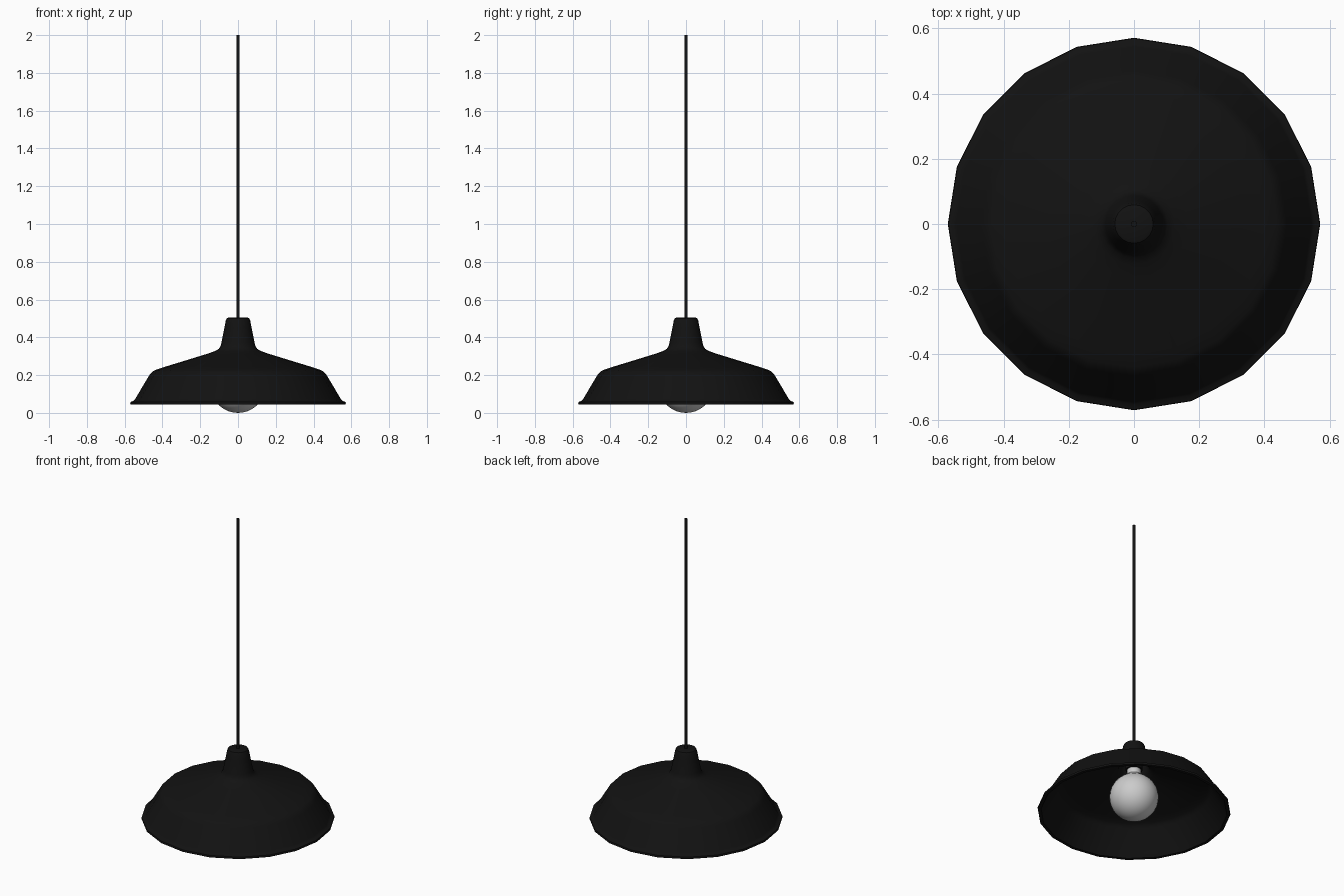
import bpy, bmesh, math

if "Cube" in bpy.data.objects:
    bpy.data.objects.remove(bpy.data.objects["Cube"])


def material(name, rgb):
    m = bpy.data.materials.new(name)
    m.diffuse_color = (*rgb, 1)
    m.use_nodes = True
    m.node_tree.nodes["Principled BSDF"].inputs["Base Color"].default_value = m.diffuse_color
    return m


def lathe(name, profile, sides, mat=None, angle=40):
    """Revolve an (r, z) profile about the z axis; r = 0 makes a pole."""
    bm = bmesh.new()
    rings = []
    for r, z in profile:
        if r == 0:
            rings.append([bm.verts.new((0, 0, z))] * sides)
        else:
            rings.append([bm.verts.new((r * math.cos(2 * math.pi * i / sides),
                                        r * math.sin(2 * math.pi * i / sides), z))
                          for i in range(sides)])
    for a, b in zip(rings, rings[1:]):
        for i in range(sides):
            j = (i + 1) % sides
            bm.faces.new(list(dict.fromkeys((a[i], a[j], b[j], b[i]))))
    bmesh.ops.recalc_face_normals(bm, faces=bm.faces)
    me = bpy.data.meshes.new(name)
    bm.to_mesh(me)
    bm.free()
    ob = bpy.data.objects.new(name, me)
    bpy.context.collection.objects.link(ob)
    if mat:
        me.materials.append(mat)
    bpy.ops.object.select_all(action='DESELECT')
    ob.select_set(True)
    bpy.context.view_layer.objects.active = ob
    bpy.ops.object.shade_smooth_by_angle(angle=math.radians(angle))
    return ob


black = material("black_enamel", (0.006, 0.006, 0.006))

# Shade: 20-sided thin shell with rolled rim, outer skin then inner skin
outer = [(0, 0.505), (0.05, 0.505), (0.059, 0.501), (0.065, 0.488), (0.072, 0.45),
         (0.088, 0.37), (0.093, 0.352), (0.103, 0.338), (0.125, 0.326), (0.165, 0.312),
         (0.40, 0.24), (0.44, 0.226), (0.455, 0.217), (0.469, 0.2), (0.545, 0.073),
         (0.553, 0.063), (0.569, 0.058), (0.571, 0.052), (0.569, 0.045)]
inner = [(0.55, 0.045), (0.535, 0.068), (0.459, 0.194), (0.448, 0.207), (0.435, 0.216),
         (0.397, 0.23), (0.162, 0.302), (0.12, 0.316), (0.095, 0.331), (0.084, 0.35),
         (0.062, 0.45), (0.055, 0.485), (0, 0.49)]
lathe("shade", outer + inner, 20, black)

# Hanging cord
lathe("cord", [(0, 2.0), (0.009, 2.0), (0.009, 0.49), (0, 0.49)], 12, black)

# Lamp socket inside the neck
lathe("socket", [(0, 0.49), (0.05, 0.49), (0.05, 0.33), (0, 0.33)], 20, black)

# Globe bulb tapering into the socket
R = 0.145
globe = [(0, 0)] + [(R * math.sin(math.radians(a)), R - R * math.cos(math.radians(a)))
                    for a in range(10, 160, 10)]
lathe("bulb", globe + [(0.042, 0.295), (0.04, 0.34), (0, 0.34)], 32)
